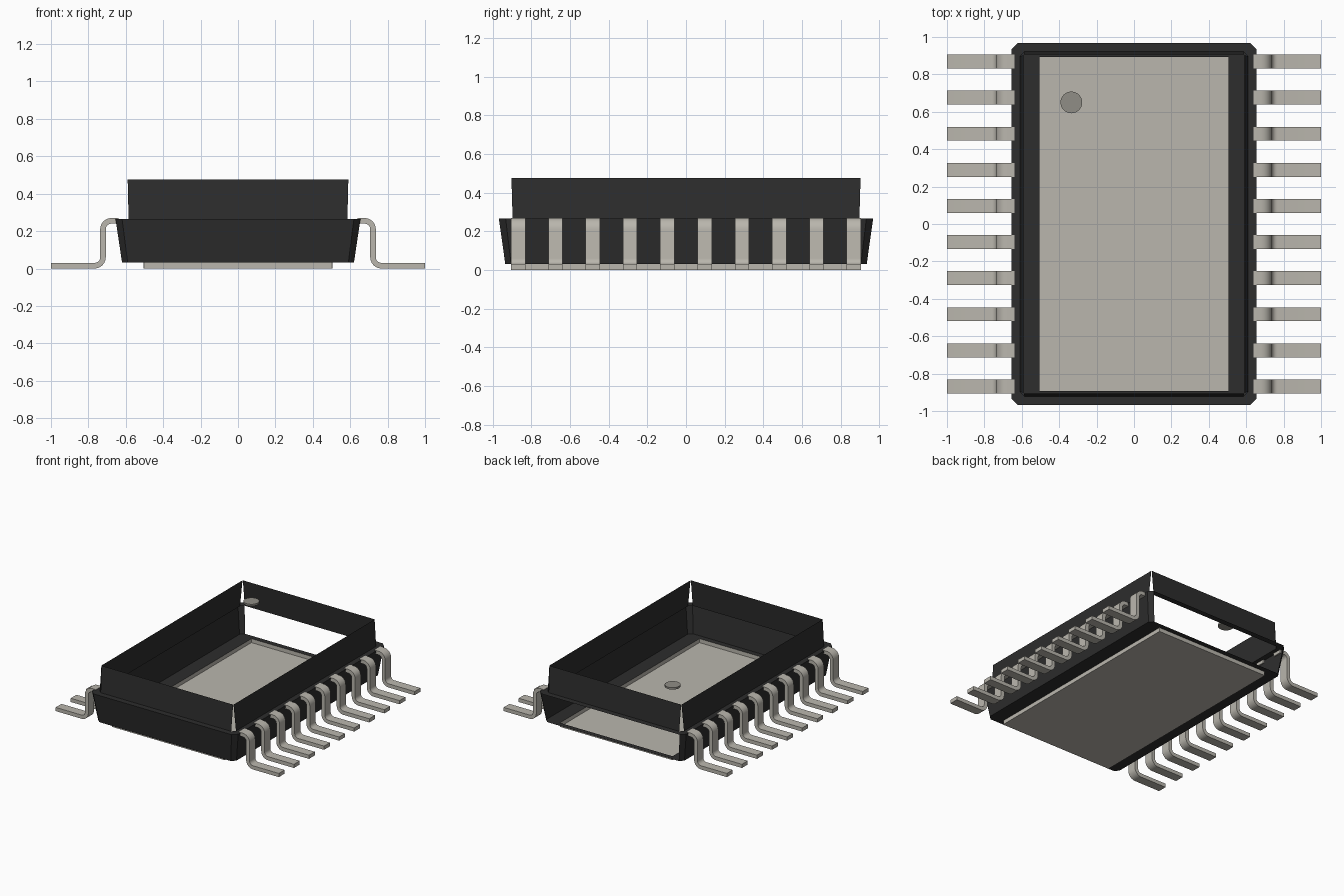
import bpy
import math

if "Cube" in bpy.data.objects:
    bpy.data.objects.remove(bpy.data.objects["Cube"], do_unlink=True)


def material(name, rgb):
    mat = bpy.data.materials.new(name)
    mat.use_nodes = True
    mat.diffuse_color = (*rgb, 1)
    mat.node_tree.nodes["Principled BSDF"].inputs["Base Color"].default_value = (*rgb, 1)
    return mat


BLACK = material("black plastic", (0.026, 0.026, 0.026))
METAL = material("warm grey metal", (0.49, 0.47, 0.42))
MARK = material("dark grey mark", (0.28, 0.27, 0.24))


def add_mesh(name, verts, faces, mat):
    mesh = bpy.data.meshes.new(name)
    mesh.from_pydata(verts, [], faces)
    mesh.materials.append(mat)
    obj = bpy.data.objects.new(name, mesh)
    bpy.context.collection.objects.link(obj)
    return obj


def ring(x, y, cut, z):
    """Rectangle with cut corners; side k runs from point 2k to 2k+1 (front, +x, back, -x)."""
    return [(-x + cut, -y, z), (x - cut, -y, z), (x, -y + cut, z), (x, y - cut, z),
            (x - cut, y, z), (-x + cut, y, z), (-x, y - cut, z), (-x, -y + cut, z)]


def band(start_a, start_b, sides):
    return [(start_a + i, start_a + (i + 1) % 8, start_b + (i + 1) % 8, start_b + i) for i in sides]


LEDGE_Z, FLOOR_Z, TOP_Z = 0.266, 0.032, 0.477
PAD_X, PAD_Y = 0.505, 0.893
BACK = 4

# Upper walls: open at the top, with tapering slits at the corners
add_mesh("upper_walls",
         ring(0.61, 0.922, 0.025, LEDGE_Z) + ring(0.592, 0.905, 0.002, TOP_Z),
         band(0, 8, range(0, 8, 2)), BLACK)

# Lower shell: ledge, walls with an open back, and a floor around the pad
add_mesh("lower_shell",
         ring(0.61, 0.922, 0.025, LEDGE_Z) + ring(0.655, 0.968, 0.035, LEDGE_Z)
         + ring(0.62, 0.935, 0.03, FLOOR_Z) + ring(PAD_X, PAD_Y, 0.002, FLOOR_Z),
         band(8, 0, range(8)) + band(16, 8, [i for i in range(8) if i != BACK])
         + band(24, 16, range(8)), BLACK)

# Thermal pad: shallow tray under the floor
add_mesh("thermal_pad",
         ring(PAD_X, PAD_Y, 0.002, 0) + ring(PAD_X, PAD_Y, 0.002, FLOOR_Z),
         band(0, 8, range(8)) + [tuple(reversed(range(8)))], METAL)

# Round marker for the first pin
bpy.ops.mesh.primitive_cylinder_add(vertices=32, radius=0.058, depth=0.015,
                                    location=(-0.335, 0.65, TOP_Z - 0.009))
marker = bpy.context.object
marker.name = "pin_marker"
marker.data.materials.append(MARK)


# Gull-wing pins
def arc(cx, cz, radius, start, end, steps=6):
    angles = [math.radians(start + (end - start) * i / steps) for i in range(steps + 1)]
    return [(cx + radius * math.cos(a), cz + radius * math.sin(a)) for a in angles]


def pin_side(r_top, r_foot, z_top, z_foot):
    return ([(0.64, z_top)] + arc(0.677, 0.21, r_top, 90, 0)
            + arc(0.767, 0.06, r_foot, 180, 270) + [(1, z_foot)])


OUTER = pin_side(0.06, 0.03, 0.27, 0.03)
INNER = pin_side(0.03, 0.06, 0.24, 0)
HALF_WIDTH, PITCH, COUNT = 0.037, 0.193, 10


def add_pin(name, sx, y):
    verts = []
    for (ox, oz), (ix, iz) in zip(OUTER, INNER):
        verts += [(sx * ox, y - HALF_WIDTH, oz), (sx * ox, y + HALF_WIDTH, oz),
                  (sx * ix, y + HALF_WIDTH, iz), (sx * ix, y - HALF_WIDTH, iz)]
    last = len(verts) - 4
    faces = [(0, 1, 2, 3), (last + 3, last + 2, last + 1, last)]
    for s in range(0, last, 4):
        for k in range(4):
            n = (k + 1) % 4
            faces.append((s + k, s + 4 + k, s + 4 + n, s + n))
    if sx < 0:
        faces = [f[::-1] for f in faces]
    pin = add_mesh(name, verts, faces, METAL)
    bpy.ops.object.select_all(action="DESELECT")
    pin.select_set(True)
    bpy.context.view_layer.objects.active = pin
    bpy.ops.object.shade_smooth_by_angle(angle=math.radians(35))


for side, sx in (("left", 1), ("right", -1)):
    for i in range(COUNT):
        add_pin(f"{side}_pin_{i + 1}", sx, (i - (COUNT - 1) / 2) * PITCH)
